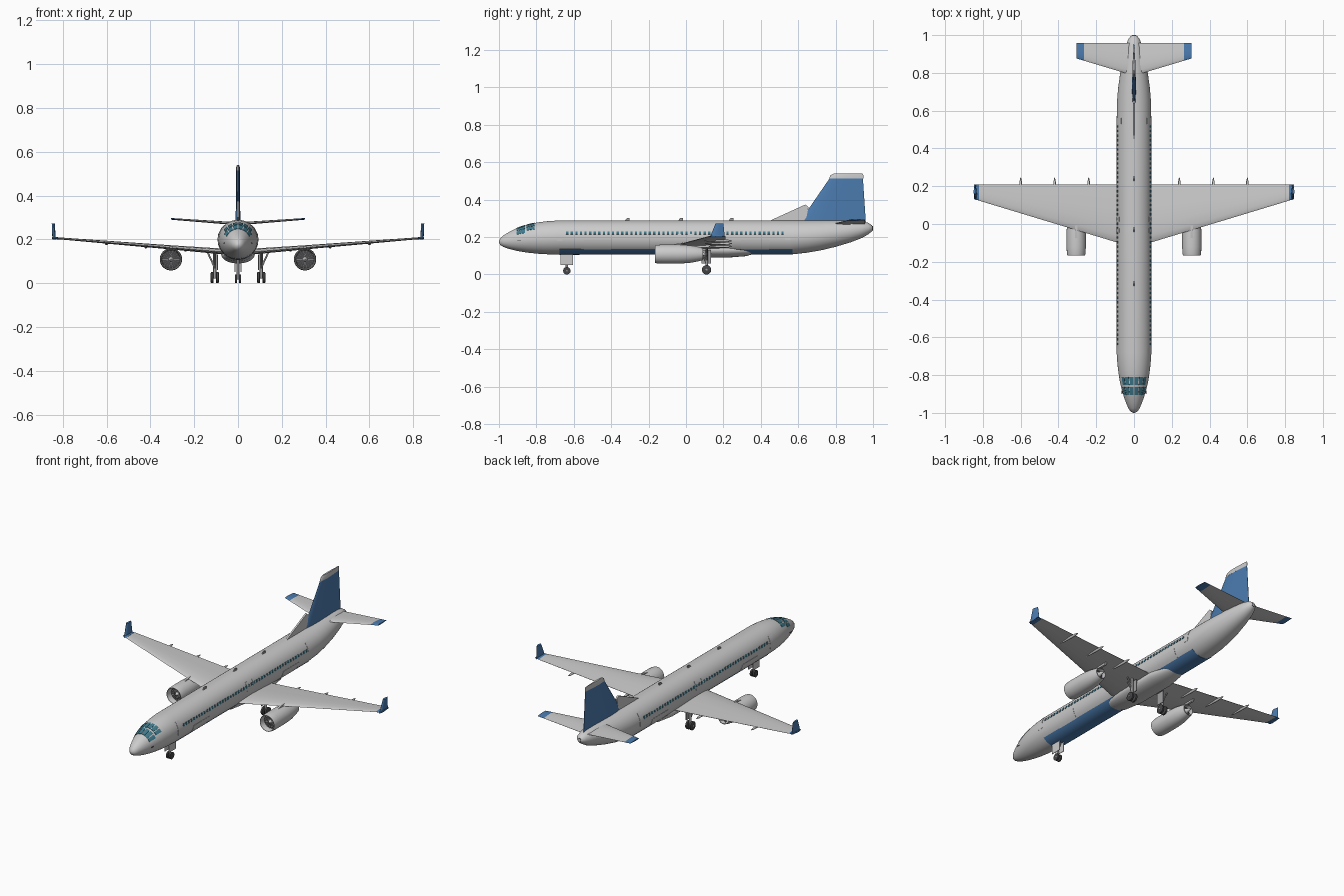
import bpy, bmesh
from math import sin, cos, pi, acos, radians
from mathutils import Vector

if "Cube" in bpy.data.objects:
    bpy.data.objects.remove(bpy.data.objects["Cube"])

def material(name, col):
    m = bpy.data.materials.new(name)
    m.diffuse_color = (*col, 1)
    m.use_nodes = True
    m.node_tree.nodes["Principled BSDF"].inputs["Base Color"].default_value = m.diffuse_color
    return m

BLUE = material("blue", (0.07, 0.20, 0.43))
GLASS = material("glass", (0.05, 0.20, 0.27))
DARK = material("dark", (0.06, 0.06, 0.065))
METAL = material("metal", (0.35, 0.35, 0.36))

def loft(bm, rings):
    vs = [[bm.verts.new(p) for p in r] for r in rings]
    n = len(vs[0])
    for a, b in zip(vs, vs[1:]):
        for i in range(n):
            bm.faces.new((a[i], a[(i + 1) % n], b[(i + 1) % n], b[i]))
    bm.faces.new(vs[0])
    bm.faces.new(vs[-1])

def rod(bm, p0, p1, r0, r1=None, n=16):
    p0, p1 = Vector(p0), Vector(p1)
    q = (p1 - p0).to_track_quat('Z', 'Y')
    circ = [Vector((cos(2 * pi * i / n), sin(2 * pi * i / n), 0)) for i in range(n)]
    loft(bm, [[p + q @ (c * r) for c in circ] for p, r in ((p0, r0), (p1, r1 or r0))])

def box(bm, x0, x1, y0, y1, z0, z1):
    loft(bm, [[(x0, y0, z), (x1, y0, z), (x1, y1, z), (x0, y1, z)] for z in (z0, z1)])

def revolve(bm, cx, cz, prof, n=40):
    loft(bm, [[(cx + r * cos(2 * pi * i / n), y, cz + r * sin(2 * pi * i / n))
               for i in range(n)] for y, r in prof])

def finish(name, bm, mat=None, angle=35):
    bmesh.ops.recalc_face_normals(bm, faces=bm.faces)
    me = bpy.data.meshes.new(name)
    bm.to_mesh(me)
    bm.free()
    ob = bpy.data.objects.new(name, me)
    bpy.context.collection.objects.link(ob)
    if mat:
        me.materials.append(mat)
    bpy.ops.object.select_all(action='DESELECT')
    ob.select_set(True)
    bpy.context.view_layer.objects.active = ob
    bpy.ops.object.shade_smooth_by_angle(angle=radians(angle))
    return ob

# Fuselage stations: y, top z, bottom z, half width
ST = [(-1, .179, .171, .004), (-.993, .194, .157, .018), (-.975, .210, .147, .030),
      (-.95, .225, .138, .041), (-.92, .241, .130, .052), (-.88, .257, .122, .064),
      (-.84, .269, .116, .074), (-.79, .279, .111, .082), (-.74, .285, .108, .088),
      (-.68, .289, .107, .0915), (.56, .289, .107, .0915), (.65, .289, .117, .090),
      (.72, .289, .129, .084), (.80, .289, .148, .073), (.88, .288, .172, .058),
      (.94, .284, .195, .044), (.975, .276, .215, .032), (.993, .264, .230, .019),
      (1, .255, .238, .008)]

def surf(y, a, off=0):
    for s, t in zip(ST, ST[1:]):
        if y <= t[0] + 1e-9:
            break
    f = (y - s[0]) / (t[0] - s[0])
    top, bot, hw = (s[k] + f * (t[k] - s[k]) for k in (1, 2, 3))
    return ((hw + off) * sin(a), y, (top + bot) / 2 + ((top - bot) / 2 + off) * cos(a))

def ang(y, z):
    t, b = surf(y, 0)[2], surf(y, pi)[2]
    return acos(max(-1, min(1, (2 * z - t - b) / (t - b))))

def patch(bm, ys, a0, a1, off=.0015, n=6):
    rings = []
    for i in range(n + 1):
        a = a0 + (a1 - a0) * i / n
        rings.append([surf(y, a, off) for y in ys] + [surf(y, a, -.003) for y in reversed(ys)])
    loft(bm, rings)

def side_patch(bm, s, y0, y1, z0, z1, off=.0015, n=6):
    y = (y0 + y1) / 2
    patch(bm, (y0, y1), s * ang(y, z0), s * ang(y, z1), off, n)

bm = bmesh.new()
loft(bm, [[surf(s[0], 2 * pi * i / 64) for i in range(64)] for s in ST])
finish("fuselage", bm)

# Blue belly and grey wing-body fairing
bm = bmesh.new()
patch(bm, (-.675, .57), radians(133), radians(227), n=20)
finish("belly_stripe", bm, BLUE)
bm = bmesh.new()
loft(bm, [[(w * cos(2 * pi * i / 32), y, .13 + h * sin(2 * pi * i / 32)) for i in range(32)]
          for y, w, h in ((-.2, .03, .012), (-.13, .062, .03), (-.02, .076, .04),
                          (.22, .076, .04), (.32, .06, .032), (.39, .03, .012))])
finish("belly_fairing", bm)

# Doors, cargo hatches, cabin windows
bd, bw, be = bmesh.new(), bmesh.new(), bmesh.new()
for s in (-1, 1):
    for y0, y1, z0, z1 in ((-.69, -.66, .18, .255), (.53, .56, .185, .26),
                           (-.545, -.4, .135, .185), (.295, .445, .135, .185)):
        side_patch(bd, s, y0, y1, z0, z1)
    for y in (-.035, .025):
        side_patch(be, s, y - .011, y + .011, .198, .246)
    for i in range(48):
        y = -.635 + i * .0245
        side_patch(bw, s, y - .006, y + .006, .215, .229, .0025, 2)
finish("cabin_doors", bd)
finish("overwing_exits", be)
finish("cabin_windows", bw, GLASS)

# Cockpit windows: two rows of panes
bm = bmesh.new()
for y0, y1, half in ((-.905, -.862, 66), (-.852, -.81, 56)):
    step = 2 * half / 6
    for i in range(6):
        a = -half + i * step
        patch(bm, (y0, (y0 + y1) / 2, y1), radians(a + 1.8), radians(a + step - 1.8), .002, 4)
finish("cockpit_windows", bm, GLASS)

# Aerofoil sections: chord fraction, thickness fraction
FOIL = [(0, 0), (.03, .35), (.12, .75), (.32, 1), (.6, .75), (1, .06),
        (1, -.06), (.6, -.55), (.32, -.75), (.12, -.55), (.03, -.28)]

def foil(x, le, te, z, t):
    return [(x, le + c * (te - le), z + h * t) for c, h in FOIL]

def wing_le(x):
    return -.125 + .303 * x

def wing_z(x):
    return .137 + .082 * x

for s, side in ((-1, "left"), (1, "right")):
    # Main wing
    bm = bmesh.new()
    loft(bm, [foil(s * x, wing_le(x), .21, wing_z(x), t)
              for x, t in ((.03, .016), (.3, .011), (.82, .005))])
    finish(side + "_wing", bm)
    # Blue wing tip with upright winglet
    bm = bmesh.new()
    loft(bm, [foil(s * .82, .124, .208, .204, .0055), foil(s * .848, .132, .208, .206, .0055)])
    loft(bm, [[(s * (xc + h * t), le + c * (te - le), z) for c, h in FOIL]
              for xc, le, te, z, t in ((.838, .128, .207, .2, .009), (.842, .158, .2, .273, .008))])
    finish(side + "_winglet", bm, BLUE)
    # Flap track fairings
    bm = bmesh.new()
    for x in (.24, .42, .6):
        z = wing_z(x) - .006
        revolve(bm, s * x, z, [(.10, .001), (.13, .005), (.19, .007), (.225, .006), (.245, .002)], 12)
    finish(side + "_flap_fairings", bm)
    # Engine nacelle, fan, exhaust and pylon
    ex, ez = s * .306, .109
    bm = bmesh.new()
    revolve(bm, ex, ez, [(-.125, .041), (-.155, .042), (-.165, .045), (-.166, .047), (-.155, .0495),
                         (-.12, .051), (-.04, .051), (.02, .047), (.065, .039), (.09, .032),
                         (.09, .029), (.06, .029)])
    finish(side + "_nacelle", bm)
    bm = bmesh.new()
    revolve(bm, ex, ez, [(-.130, .0408), (-.124, .0408)])
    revolve(bm, ex, ez, [(.058, .0285), (.064, .0285)])
    finish(side + "_engine_fan", bm, DARK)
    bm = bmesh.new()
    for i in range(18):
        a = 2 * pi * i / 18
        d = Vector((cos(a), 0, sin(a)))
        p = Vector((ex, -.132, ez))
        rod(bm, p + d * .01, p + d * .040, .0012, .002, 6)
    finish(side + "_fan_blades", bm, METAL)
    bm = bmesh.new()
    revolve(bm, ex, ez, [(-.150, .001), (-.145, .006), (-.128, .012)], 20)
    revolve(bm, ex, ez, [(.06, .018), (.115, .002)], 20)
    finish(side + "_engine_spinner", bm)
    bm = bmesh.new()
    loft(bm, [[(ex + w, y, z) for y, z in ((-.10, .155), (-.02, .17), (.14, .162), (.12, .145), (-.02, .145))]
              for w in (-.006, .006)])
    finish(side + "_engine_pylon", bm)
    # Horizontal stabiliser and blue tip
    tail = lambda x: foil(s * x, .785 + .3 * x, .957, .27 + .075 * x, .008 - .012 * x)
    bm = bmesh.new()
    loft(bm, [tail(.02), tail(.265)])
    finish(side + "_stabiliser", bm)
    bm = bmesh.new()
    loft(bm, [tail(.265), tail(.305)])
    finish(side + "_stabiliser_tip", bm, BLUE)
    # Main landing gear
    gx, gy = s * .106, .11
    bm = bmesh.new()
    rod(bm, (gx, gy, .026), (gx, gy, .145), .007)
    rod(bm, (gx - .02, gy, .026), (gx + .02, gy, .026), .005)
    rod(bm, (gx, gy, .07), (gx + s * .032, gy, .14), .004)
    rod(bm, (gx, gy, .06), (gx, gy - .035, .135), .004)
    box(bm, gx - s * .014, gx - s * .010, gy - .028, gy + .024, .06, .13)
    finish(side + "_main_gear", bm, METAL)
    bm = bmesh.new()
    for d in (-.012, .012):
        revolve_x = [(-.007, .021), (-.005, .025), (.005, .025), (.007, .021)]
        loft(bm, [[(gx + d + w, gy + r * cos(2 * pi * i / 24), .025 + r * sin(2 * pi * i / 24))
                   for i in range(24)] for w, r in revolve_x])
    finish(side + "_main_wheels", bm, DARK)

# Vertical fin, tip cap and dorsal fillet
def fin(name, sections, mat=None):
    bm = bmesh.new()
    loft(bm, [[(h * t, le + c * (te - le), z)
               for c, h in [(c, 1 * h if h >= 0 else h / .75) for c, h in FOIL]]
              for le, te, z, t in sections])
    finish(name, bm, mat)

fin("tail_fin", [(.60, .962, .27, .011), (.767, .946, .513, .008)], BLUE)
fin("tail_fin_cap", [(.765, .948, .513, .0085), (.772, .948, .53, .008), (.79, .944, .54, .005)])
bm = bmesh.new()
loft(bm, [[(w, .44, .284), (w, .638, .374), (w, .655, .36), (w, .64, .284)] for w in (-.005, .005)])
finish("dorsal_fin", bm)

# Nose landing gear
bm = bmesh.new()
rod(bm, (0, -.637, .02), (0, -.637, .115), .006)
rod(bm, (-.014, -.637, .02), (.014, -.637, .02), .004)
rod(bm, (0, -.637, .06), (0, -.605, .11), .003)
finish("nose_gear", bm, METAL)
bm = bmesh.new()
for s in (-1, 1):
    box(bm, s * .012, s * .015, -.67, -.605, .05, .115)
finish("nose_gear_doors", bm)
bm = bmesh.new()
for s in (-1, 1):
    rod(bm, (s * .005, -.637, .02), (s * .014, -.637, .02), .02, n=24)
finish("nose_wheels", bm, DARK)

# Roof antennas, nose probes, tail exhaust
bm = bmesh.new()
for y in (-.315, -.03, .24):
    loft(bm, [[(-.003, a, z), (.003, a, z), (.003, b, z), (-.003, b, z)]
              for a, b, z in ((y - .016, y + .014, .285), (y, y + .014, .302))])
finish("roof_antennas", bm, METAL)
bm = bmesh.new()
for s in (-1, 1):
    p = Vector(surf(-.89, s * radians(95)))
    rod(bm, p + Vector((s * .003, -.01, 0)), p + Vector((s * .003, .008, 0)), .002, n=8)
finish("nose_probes", bm, DARK)
bm = bmesh.new()
rod(bm, (0, .985, .247), (0, 1.0, .247), .011)
finish("tail_exhaust", bm, DARK)
